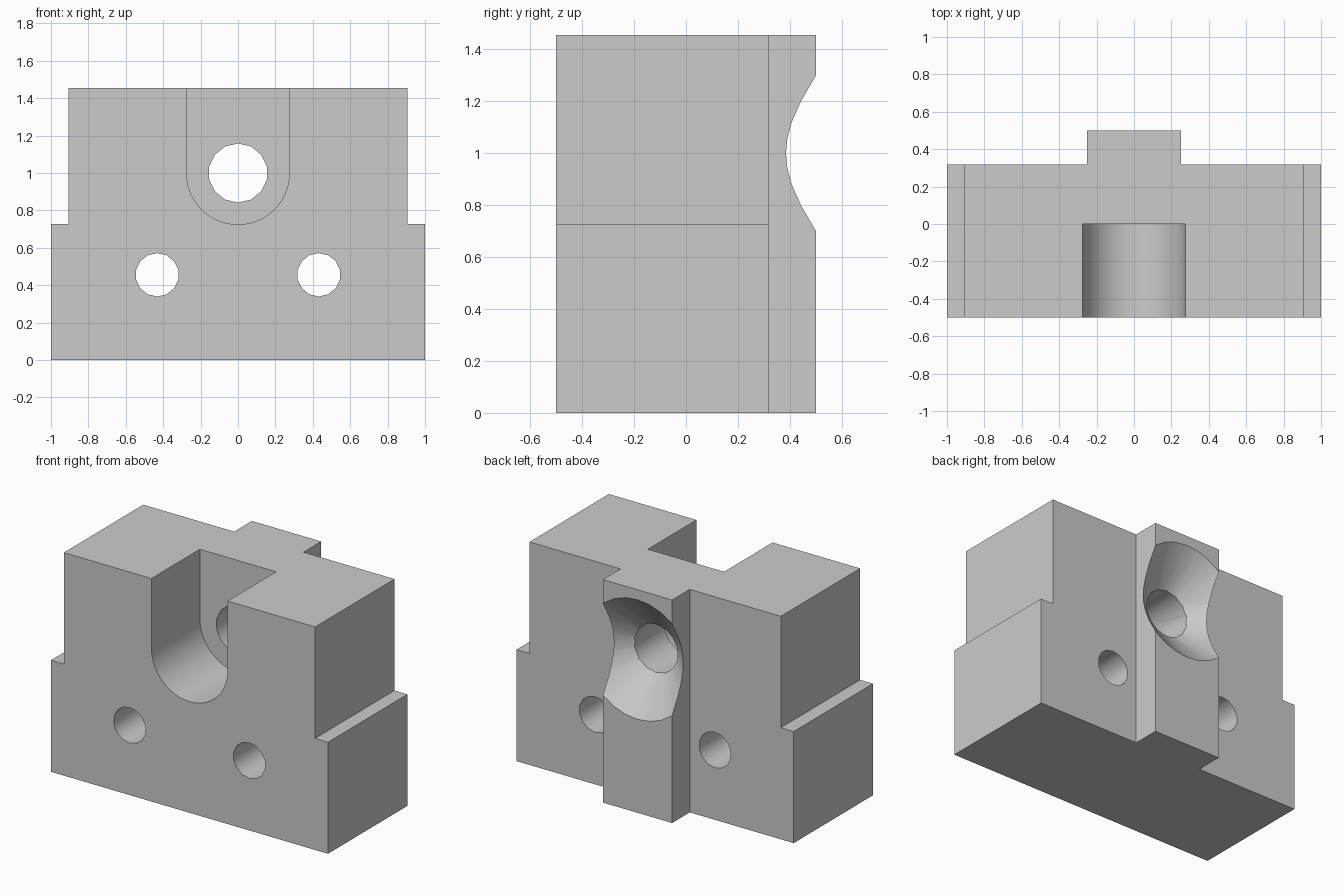
import bpy, bmesh, math
from mathutils import Vector

cube = bpy.data.objects.get("Cube")
if cube:
    bpy.data.objects.remove(cube, do_unlink=True)

HEIGHT, FRONT, BACK, RAIL_BACK = 1.455, -0.5, 0.318, 0.5
BORE_Z, BORE_R = 1.0, 0.158

grey = bpy.data.materials.new("plain_grey")
grey.use_nodes = True
grey.diffuse_color = (0.6, 0.6, 0.6, 1)
grey.node_tree.nodes["Principled BSDF"].inputs["Base Color"].default_value = (0.6, 0.6, 0.6, 1)


def loft(name, start, end):
    """Solid between two matching outlines."""
    bm = bmesh.new()
    a = [bm.verts.new(p) for p in start]
    b = [bm.verts.new(p) for p in end]
    bm.faces.new(a)
    bm.faces.new(b)
    for i in range(len(a)):
        j = (i + 1) % len(a)
        bm.faces.new((a[i], a[j], b[j], b[i]))
    bmesh.ops.recalc_face_normals(bm, faces=bm.faces)
    mesh = bpy.data.meshes.new(name)
    bm.to_mesh(mesh)
    bm.free()
    mesh.materials.append(grey)
    obj = bpy.data.objects.new(name, mesh)
    bpy.context.collection.objects.link(obj)
    return obj


def ring(x, z, r, n, y):
    return [Vector((x + r * math.sin(math.tau * i / n), y, z + r * math.cos(math.tau * i / n)))
            for i in range(n)]


def along_y(name, outline, y0, y1):
    return loft(name, [(x, y0, z) for x, z in outline], [(x, y1, z) for x, z in outline])


# Block with the rear rail, drawn in plan
half = [(1, FRONT), (1, BACK), (0.25, BACK), (0.25, RAIL_BACK)]
plan = half + [(-x, y) for x, y in reversed(half)]
block = loft("block", [(x, y, 0) for x, y in plan], [(x, y, HEIGHT) for x, y in plan])

cutters = []
for s in (-1, 1):
    # Stepped shoulders and mounting holes
    shoulder = [(s * 0.907, 0.728), (s * 1.2, 0.728), (s * 1.2, 1.7), (s * 0.907, 1.7)]
    cutters.append(along_y("shoulder_cutter", shoulder, -0.8, 0.8))
    cutters.append(loft("mounting_hole_cutter", ring(s * 0.432, 0.456, 0.116, 14, -0.8),
                        ring(s * 0.432, 0.456, 0.116, 14, 0.8)))

# Round-bottomed front slot
slot_r, steps = 0.275, 32
slot = [(slot_r * math.cos(math.pi * i / steps), BORE_Z - slot_r * math.sin(math.pi * i / steps))
        for i in range(steps + 1)]
slot += [(-slot_r, 1.7), (slot_r, 1.7)]
cutters.append(along_y("slot_cutter", slot, -0.8, 0))

# Central bore and the conical countersink behind it
cutters.append(loft("bore_cutter", ring(0, BORE_Z, BORE_R, 14, -0.2), ring(0, BORE_Z, BORE_R, 14, 0.7)))
flare = 1.22
cone_start, cone_end = 0.29, 0.6
cone_r = lambda y: 0.25 + flare * (y - 0.385)
cutters.append(loft("countersink_cutter", ring(0, BORE_Z, cone_r(cone_start), 28, cone_start),
                    ring(0, BORE_Z, cone_r(cone_end), 28, cone_end)))

# Cut everything out, then drop the cutters
bpy.ops.object.select_all(action="DESELECT")
block.select_set(True)
bpy.context.view_layer.objects.active = block
for cutter in cutters:
    cutter.hide_render = True
    mod = block.modifiers.new(cutter.name, "BOOLEAN")
    mod.operation, mod.solver, mod.object = "DIFFERENCE", "EXACT", cutter
    bpy.ops.object.modifier_apply(modifier=mod.name)
    bpy.data.objects.remove(cutter, do_unlink=True)

bpy.ops.object.shade_smooth_by_angle(angle=math.radians(32))
